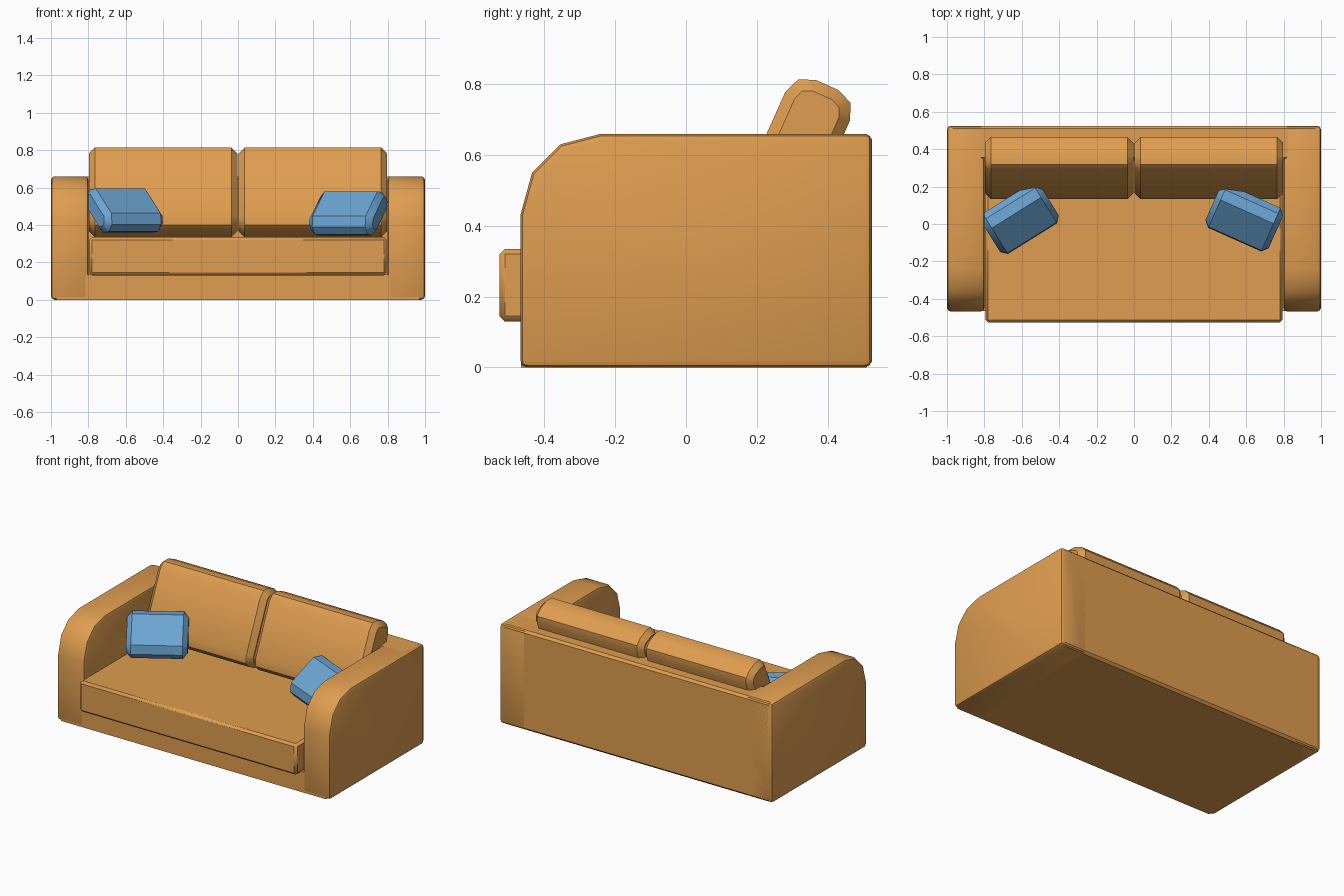
import bpy, bmesh, math
from mathutils import Matrix

if "Cube" in bpy.data.objects:
    bpy.data.objects.remove(bpy.data.objects["Cube"])


def material(name, rgb):
    m = bpy.data.materials.new(name)
    m.diffuse_color = (*rgb, 1)
    m.use_nodes = True
    m.node_tree.nodes["Principled BSDF"].inputs["Base Color"].default_value = m.diffuse_color
    return m


TAN = material("tan upholstery", (0.74, 0.34, 0.08))
BLUE = material("blue pillow fabric", (0.15, 0.38, 0.66))


def finish(name, bm, mat, matrix=Matrix(), angle=40):
    bmesh.ops.recalc_face_normals(bm, faces=bm.faces)
    me = bpy.data.meshes.new(name)
    bm.to_mesh(me)
    bm.free()
    me.materials.append(mat)
    ob = bpy.data.objects.new(name, me)
    bpy.context.collection.objects.link(ob)
    ob.matrix_world = matrix
    bpy.ops.object.select_all(action='DESELECT')
    ob.select_set(True)
    bpy.context.view_layer.objects.active = ob
    bpy.ops.object.shade_smooth_by_angle(angle=math.radians(angle))
    return ob


def box(lo, hi):
    bm = bmesh.new()
    bmesh.ops.create_cube(bm, size=1)
    for v in bm.verts:
        v.co = [(a + b) / 2 + c * (b - a) for a, b, c in zip(lo, hi, v.co)]
    return bm


def bevel(bm, edges, width, segments=1):
    bmesh.ops.bevel(bm, geom=edges, offset=width, segments=segments,
                    profile=0.5, affect='EDGES', clamp_overlap=True)


def along_x(e):
    d = e.verts[1].co - e.verts[0].co
    return abs(d.x) > 0.9 * d.length


def padded(name, size, long_bevel, segs, end_bevel, mat, matrix):
    # Cushion: rounded along its width, then chamfered around both ends
    bm = box([-s / 2 for s in size], [s / 2 for s in size])
    bevel(bm, [e for e in bm.edges if along_x(e)], long_bevel, segs)
    bevel(bm, [e for e in bm.edges if not along_x(e)], end_bevel)
    return finish(name, bm, mat, matrix)


# Arms: side profile with a rounded front top, pulled across x
PROFILE = [(-0.468, 0), (-0.468, 0.43), (-0.435, 0.55), (-0.355, 0.63),
           (-0.24, 0.66), (0.525, 0.66), (0.525, 0)]
for side, x0, x1 in (("left", -1, -0.8), ("right", 0.8, 1)):
    bm = bmesh.new()
    face = bm.faces.new([bm.verts.new((x0, y, z)) for y, z in PROFILE])
    ext = bmesh.ops.extrude_face_region(bm, geom=[face])
    for g in ext["geom"]:
        if isinstance(g, bmesh.types.BMVert):
            g.co.x = x1
    bmesh.ops.recalc_face_normals(bm, faces=bm.faces)
    bevel(bm, [e for e in bm.edges
               if not along_x(e) or e.calc_face_angle(0) > 1], 0.02, 2)
    finish(side + "_arm", bm, TAN)

# Base rail and back panel between the arms
finish("base", box((-0.97, -0.466, 0), (0.97, 0.5, 0.135)), TAN)
bm = box((-0.97, 0.34, 0), (0.97, 0.525, 0.66))
bevel(bm, [e for e in bm.edges if along_x(e)], 0.015)
finish("back", bm, TAN)

# Seat cushion
bm = box((-0.795, -0.527, 0.13), (0.795, 0.36, 0.335))
bevel(bm, bm.edges[:], 0.015)
finish("seat_cushion", bm, TAN)

# Two leaning back cushions
for side, x in (("left", -0.4), ("right", 0.4)):
    m = Matrix.Translation((x, 0.299, 0.574)) @ Matrix.Rotation(math.radians(-24), 4, 'X')
    padded(side + "_back_cushion", (0.795, 0.2, 0.49), 0.065, 2, 0.032, TAN, m)

# Throw pillows, turned inward and leaning well back
for side, loc, turn in (("left", (-0.61, 0.03, 0.477), 32),
                        ("right", (0.59, 0.033, 0.462), -24)):
    m = (Matrix.Translation(loc) @ Matrix.Rotation(math.radians(turn), 4, 'Z')
         @ Matrix.Rotation(math.radians(-50), 4, 'X'))
    padded(side + "_throw_pillow", (0.37, 0.135, 0.29), 0.042, 1, 0.03, BLUE, m)
